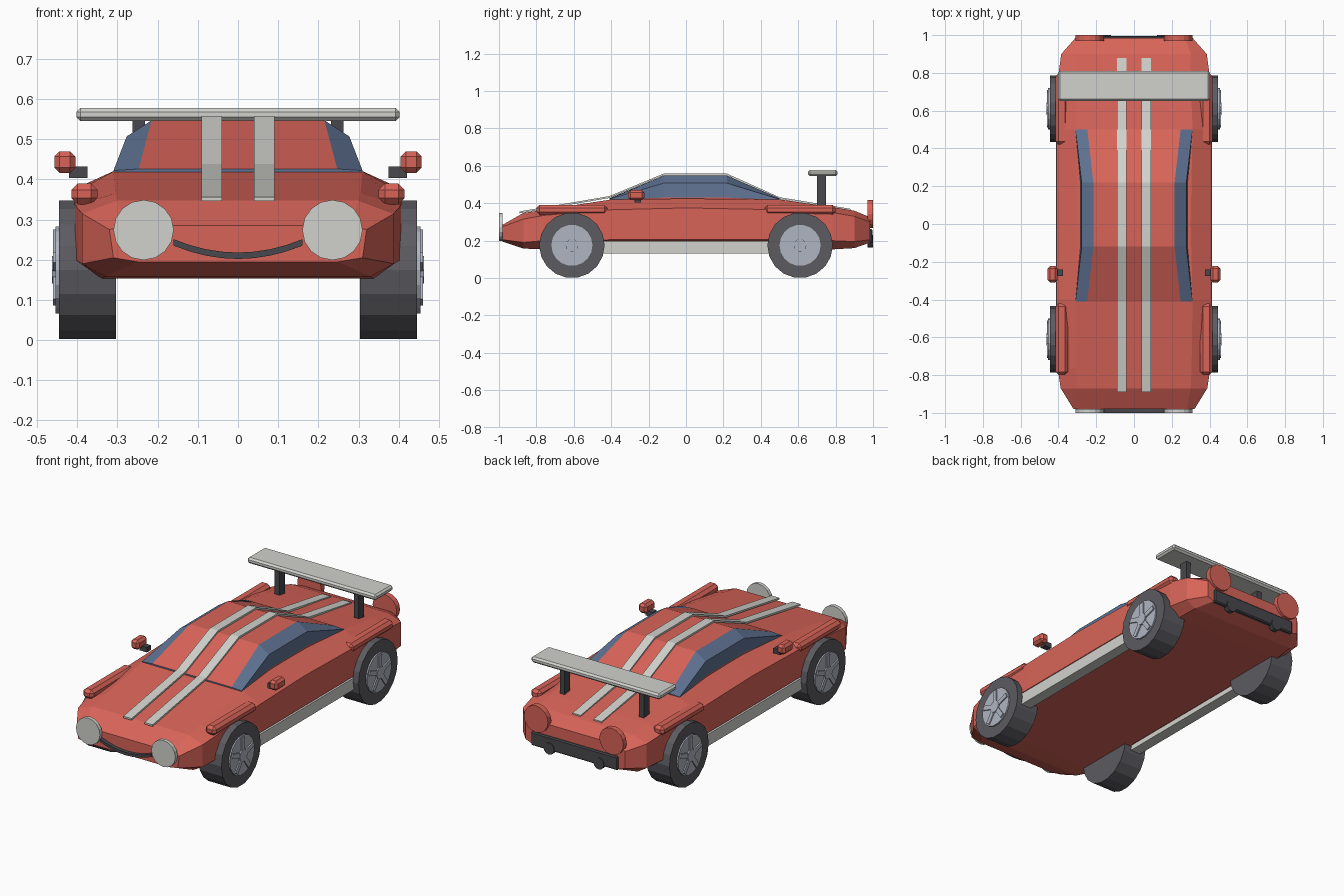
import bpy, bmesh, math
from mathutils import Matrix

if "Cube" in bpy.data.objects:
    bpy.data.objects.remove(bpy.data.objects["Cube"])


def material(name, r, g, b):
    m = bpy.data.materials.new(name)
    m.diffuse_color = (r, g, b, 1)
    m.use_nodes = True
    m.node_tree.nodes["Principled BSDF"].inputs["Base Color"].default_value = m.diffuse_color
    return m


RED = material("red paint", .69, .127, .098)
WHITE = material("off white", .64, .64, .61)
GLASS = material("blue glass", .115, .17, .29)
RUBBER = material("tyre grey", .105, .105, .12)
RIM = material("rim silver", .43, .46, .54)
DARK = material("dark trim", .065, .065, .075)


def finish(name, bm, *mats):
    bmesh.ops.recalc_face_normals(bm, faces=bm.faces[:])
    me = bpy.data.meshes.new(name)
    bm.to_mesh(me)
    bm.free()
    for m in mats:
        me.materials.append(m)
    ob = bpy.data.objects.new(name, me)
    bpy.context.collection.objects.link(ob)
    return ob


def box(name, lo, hi, mat, bevel=0.0):
    """Box between two corners, with optional chamfered edges."""
    bm = bmesh.new()
    bmesh.ops.create_cube(bm, size=1)
    for v in bm.verts:
        v.co = [lo[i] + (v.co[i] + .5) * (hi[i] - lo[i]) for i in range(3)]
    if bevel:
        bmesh.ops.bevel(bm, geom=bm.edges[:], offset=bevel, segments=1, affect='EDGES')
    return finish(name, bm, mat)


def disc(name, centre, r1, r2, depth, sides, axis, mat):
    """Cylinder along x or y; r2 is the radius on the positive end."""
    bm = bmesh.new()
    bmesh.ops.create_cone(bm, cap_ends=True, segments=sides, radius1=r1, radius2=r2, depth=depth)
    rot = Matrix.Rotation(math.pi / 2, 4, 'Y') if axis == 'x' else Matrix.Rotation(-math.pi / 2, 4, 'X')
    bmesh.ops.transform(bm, matrix=Matrix.Translation(centre) @ rot, verts=bm.verts[:])
    return finish(name, bm, mat)


def loft(name, sections, mats, slots=None):
    """Skin mirrored half sections (y, [(x, z) from bottom to top])."""
    bm = bmesh.new()
    rings = []
    for y, half in sections:
        pts = half + [(-x, z) for x, z in reversed(half)]
        rings.append([bm.verts.new((x, y, z)) for x, z in pts])
    n = len(rings[0])
    for a, b in zip(rings, rings[1:]):
        for i in range(n):
            f = bm.faces.new((a[i], a[(i + 1) % n], b[(i + 1) % n], b[i]))
            f.material_index = slots[i] if slots else 0
    for r in (rings[0], rings[-1]):
        bm.faces.new(r).material_index = 1 if slots else 0
    return finish(name, bm, *mats)


def ribbon(name, path, x0, x1, thick, mat):
    """Strip following a (y, z) path between two x values."""
    bm = bmesh.new()
    rows = [[bm.verts.new(c) for c in ((x0, y, z), (x1, y, z), (x1, y, z - thick), (x0, y, z - thick))]
            for y, z in path]
    for a, b in zip(rows, rows[1:]):
        for i in range(4):
            bm.faces.new((a[i], a[(i + 1) % 4], b[(i + 1) % 4], b[i]))
    bm.faces.new(rows[0])
    bm.faces.new(rows[-1])
    return finish(name, bm, mat)


# Wedge shaped body shell
loft("body", [
    (-.98, [(.25, .195), (.31, .205), (.32, .275), (.28, .285)]),
    (-.87, [(.33, .158), (.388, .19), (.388, .315), (.30, .348)]),
    (-.76, [(.34, .153), (.405, .20), (.405, .335), (.305, .365)]),
    (-.40, [(.34, .153), (.41, .205), (.41, .365), (.31, .42)]),
    (.00, [(.34, .153), (.41, .205), (.41, .375), (.30, .425)]),
    (.50, [(.34, .153), (.41, .205), (.41, .365), (.31, .42)]),
    (.78, [(.34, .153), (.402, .20), (.402, .35), (.30, .38)]),
    (.90, [(.33, .16), (.385, .195), (.385, .33), (.30, .36)]),
    (.985, [(.27, .19), (.31, .205), (.31, .30), (.27, .325)]),
], [RED])

# Cabin: painted centre with glass down both sides
loft("cabin", [
    (-.41, [(.31, .405), (.31, .418), (.31, .422), (.247, .426)]),
    (-.12, [(.285, .405), (.283, .43), (.277, .507), (.215, .547)]),
    (.22, [(.285, .405), (.283, .43), (.277, .507), (.215, .547)]),
    (.50, [(.31, .405), (.31, .418), (.31, .422), (.247, .426)]),
], [RED, GLASS], [0, 1, 1, 0, 1, 1, 0, 0])

# Racing stripes over hood, roof and tail
stripe_path = [(-.89, .356), (-.41, .438), (-.12, .558), (.22, .558), (.50, .432), (.88, .37)]

# Smiling grille
bm = bmesh.new()
rows = []
for i in range(9):
    t = i / 4 - 1
    z = .202 + .033 * t * t
    rows.append([bm.verts.new((.16 * t, y, z + dz)) for y, dz in
                 ((-1, 0), (-1, .016), (-.975, .016), (-.975, 0))])
for a, b in zip(rows, rows[1:]):
    for i in range(4):
        bm.faces.new((a[i], a[(i + 1) % 4], b[(i + 1) % 4], b[i]))
bm.faces.new(rows[0])
bm.faces.new(rows[-1])
finish("grille", bm, DARK)

# Rear bumper and wing
box("rear_bumper", (-.27, .97, .185), (.27, .996, .262), DARK, .006)
box("rear_wing", (-.402, .652, .545), (.402, .81, .578), WHITE, .01)

# Paired parts
for s, side in ((-1, "left"), (1, "right")):
    def sbox(name, lo, hi, mat, bevel=0.0):
        xs = sorted((s * lo[0], s * hi[0]))
        return box(f"{name}_{side}", (xs[0], *lo[1:]), (xs[1], *hi[1:]), mat, bevel)

    ribbon(f"stripe_{side}", stripe_path, *sorted((s * .04, s * .091)), .01, WHITE)
    disc(f"headlight_{side}", (s * .235, -.99, .274), .075, .075, .02, 16, 'y', WHITE)
    disc(f"tail_light_{side}", (s * .235, .985, .343), .075, .075, .03, 16, 'y', RED)
    disc(f"exhaust_{side}", (s * .155, .985, .197), .033, .033, .03, 12, 'y', DARK)
    sbox("sill", (.35, -.45, .132), (.413, .45, .198), WHITE)
    sbox("wing_post", (.232, .70, .37), (.262, .748, .55), DARK)
    sbox("mirror_arm", (.375, -.275, .404), (.42, -.24, .432), DARK)
    sbox("mirror", (.405, -.31, .416), (.457, -.222, .47), RED, .013)

    for y, end in ((-.61, "front"), (.61, "rear")):
        # Fender bar above the wheel
        sbox(f"{end}_fender", (.35, y - .19, .338), (.415, y + .19, .39), RED, .016)
        # Tyre, rim and hub
        disc(f"{end}_tyre_{side}", (s * .375, y, .175), .175, .175, .142, 18, 'x', RUBBER)
        disc(f"{end}_rim_{side}", (s * .448, y, .175), .11, .11, .012, 18, 'x', RIM)
        disc(f"{end}_hub_{side}", (s * .456, y, .175), .034, .034, .014, 12, 'x', RIM)
        # Five raised spokes
        bm = bmesh.new()
        for k in range(5):
            mat = (Matrix.Translation((s * .456, y, .175)) @ Matrix.Rotation(k * math.tau / 5, 4, 'X')
                   @ Matrix.Translation((0, 0, .06)) @ Matrix.Diagonal((.01, .026, .08, 1)))
            bmesh.ops.create_cube(bm, size=1, matrix=mat)
        finish(f"{end}_spokes_{side}", bm, RIM)
